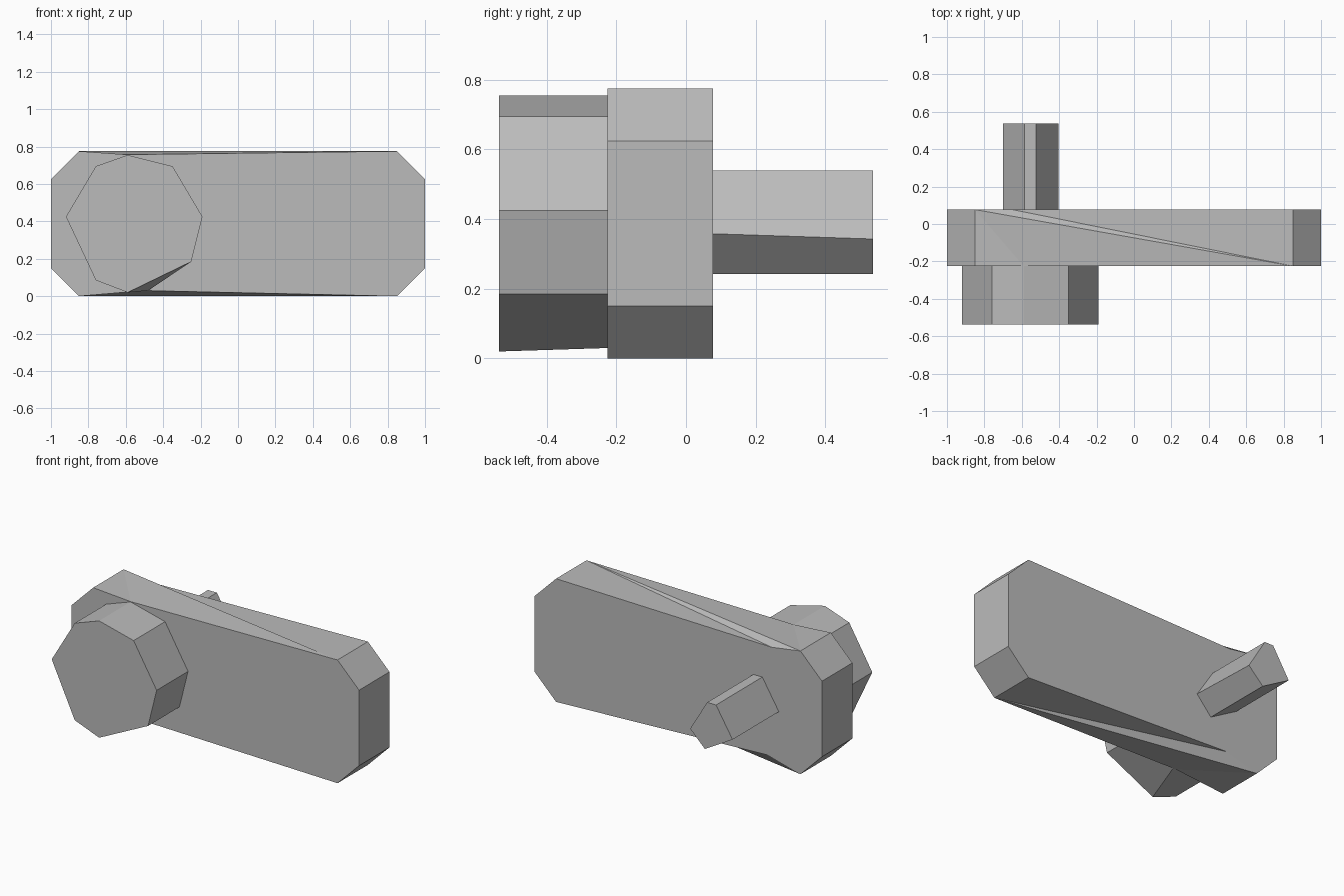
import bpy
import bmesh

cube = bpy.data.objects.get("Cube")
if cube:
    bpy.data.objects.remove(cube, do_unlink=True)

grey = bpy.data.materials.new("plain_grey")
grey.use_nodes = True
colour = (0.5, 0.5, 0.5, 1)
grey.diffuse_color = colour
grey.node_tree.nodes["Principled BSDF"].inputs["Base Color"].default_value = colour


def loft(name, front, back, y_front, y_back, creases=()):
    """Join two (x, z) outlines; each crease folds two sides along a diagonal."""
    bm = bmesh.new()
    f = [bm.verts.new((x, y_front, z)) for x, z in front]
    b = [bm.verts.new((x, y_back, z)) for x, z in back]
    n = len(f)
    bm.faces.new(f)
    bm.faces.new(b)
    folded = set()
    for start, mid, end in creases:
        for tri in ((f[start], b[mid], b[start]), (f[start], b[end], b[mid]),
                    (f[start], f[mid], b[end]), (f[mid], f[end], b[end])):
            bm.faces.new(tri)
        folded |= {min(start, mid), min(mid, end)}
    for i in range(n):
        if i not in folded:
            j = (i + 1) % n
            bm.faces.new((f[i], f[j], b[j], b[i]))
    bmesh.ops.recalc_face_normals(bm, faces=bm.faces)
    mesh = bpy.data.meshes.new(name)
    bm.to_mesh(mesh)
    bm.free()
    mesh.materials.append(grey)
    obj = bpy.data.objects.new(name, mesh)
    bpy.context.collection.objects.link(obj)
    return obj


def arm_outline(top_dip, bottom_dip):
    """Long bar with cut corners and a slight dip above and below the drum."""
    return [(-1, .15), (-1, .625), (-.85, .775), top_dip, (.85, .775),
            (1, .625), (1, .15), (.85, 0), bottom_dip, (-.85, 0)]


# Crank arm
loft("crank_arm", arm_outline((-.59, .757), (-.5, .03)),
     arm_outline((-.65, .745), (-.63, .06)), -.225, .077,
     creases=((4, 3, 2), (7, 8, 9)))

# Front drum, its lowest corner slanting sideways towards the arm
drum = [(-.92, .425), (-.76, .695), (-.59, .755), (-.35, .695),
        (-.19, .425), (-.25, .185), (-.59, .02), (-.76, .085)]
drum_base = drum[:6] + [(-.48, .03)] + drum[7:]
loft("front_drum", drum, drum_base, -.537, -.225)

# Rear shaft
shaft_tip = [(-.70, .353), (-.585, .54), (-.523, .54), (-.405, .343), (-.507, .243)]
shaft_base = shaft_tip[:3] + [(-.405, .358), shaft_tip[4]]
loft("rear_shaft", shaft_base, shaft_tip, .077, .537)
